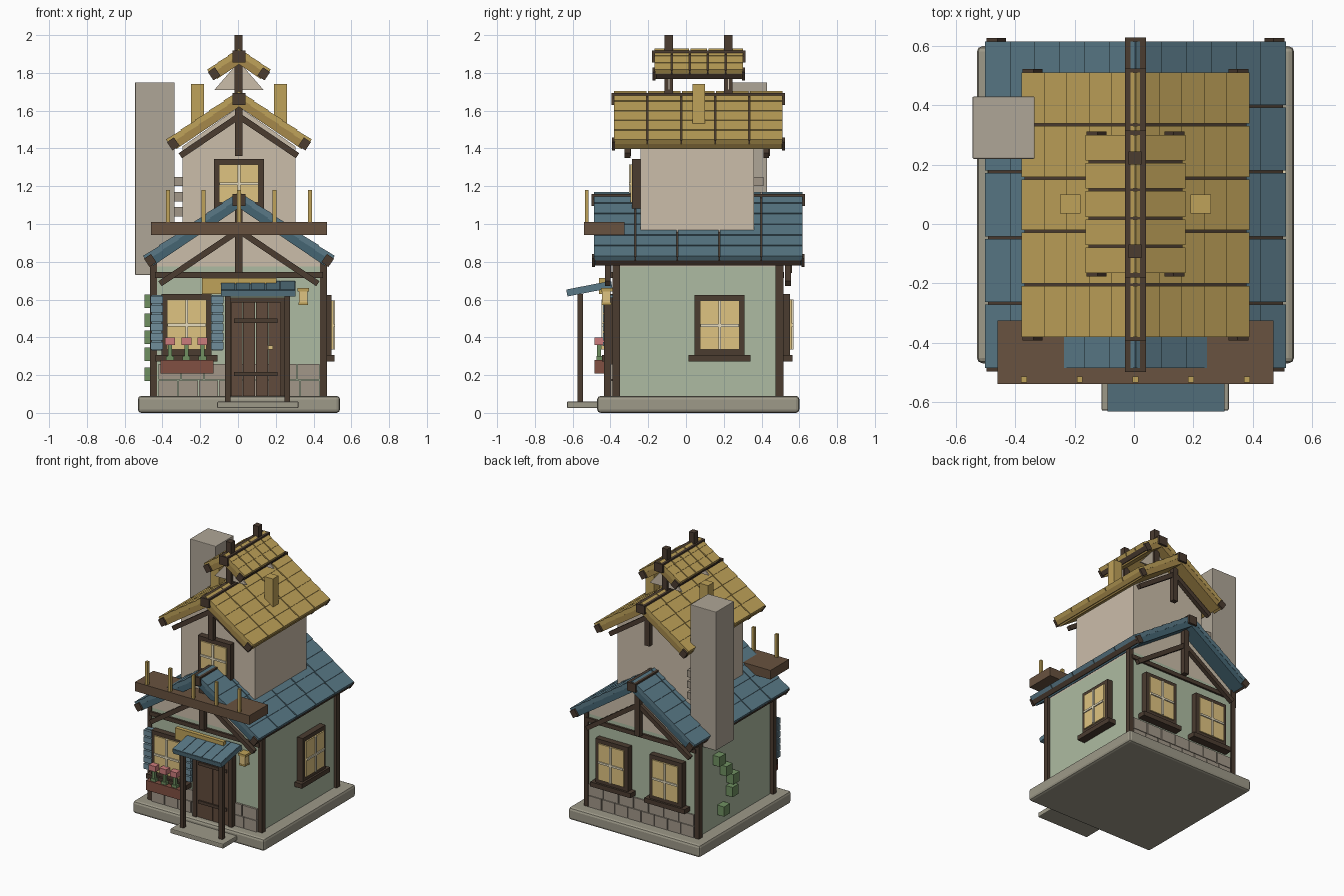
import bpy, bmesh, math
from mathutils import Matrix, Vector

if "Cube" in bpy.data.objects:
    bpy.data.objects.remove(bpy.data.objects["Cube"])

COL = dict(dark=(.07, .045, .03), door=(.12, .07, .045), deck=(.14, .085, .05), sage=(.42, .50, .36),
           beige=(.60, .51, .40), chimney=(.43, .38, .31), base=(.34, .32, .25), stone=(.36, .31, .25),
           blue=(.10, .19, .24), blue2=(.06, .13, .17), ochre=(.52, .36, .10), ochre2=(.38, .25, .07),
           glass=(.74, .55, .22), cream=(.80, .72, .52), shutter=(.16, .27, .33), leaf=(.16, .28, .12),
           pink=(.60, .20, .20), planter=(.22, .08, .055))
MATS = {}
for k, c in COL.items():
    MATS[k] = bpy.data.materials.new(k)
    MATS[k].diffuse_color = (*c, 1)


def finish(name, bm, mat, bevel=0):
    bmesh.ops.recalc_face_normals(bm, faces=bm.faces)
    me = bpy.data.meshes.new(name)
    bm.to_mesh(me)
    bm.free()
    ob = bpy.data.objects.new(name, me)
    bpy.context.collection.objects.link(ob)
    me.materials.append(MATS[mat])
    if bevel:
        m = ob.modifiers.new("bevel", 'BEVEL')
        m.width, m.segments = bevel, 2
    return ob


def boxes(name, items, mat, M=Matrix(), bevel=0):
    """One object from boxes (x0,x1,y0,y1,z0,z1[,matrix])."""
    bm = bmesh.new()
    for it in items:
        x0, x1, y0, y1, z0, z1 = it[:6]
        T = it[6] if len(it) > 6 else Matrix()
        S = Matrix.Diagonal((x1 - x0, y1 - y0, z1 - z0, 1))
        C = Matrix.Translation(((x0 + x1) / 2, (y0 + y1) / 2, (z0 + z1) / 2))
        bmesh.ops.create_cube(bm, size=1, matrix=M @ T @ C @ S)
    return finish(name, bm, mat, bevel)


def prism(name, pts, y0, y1, mat):
    """Front-view (x,z) profile pushed along y."""
    bm = bmesh.new()
    f = bm.faces.new([bm.verts.new((x, y0, z)) for x, z in pts])
    r = bmesh.ops.extrude_face_region(bm, geom=[f])
    bmesh.ops.translate(bm, vec=(0, y1 - y0, 0), verts=[v for v in r['geom'] if isinstance(v, bmesh.types.BMVert)])
    return finish(name, bm, mat)


CX = .005
PITCH = math.radians(34)


def slope(s, z):
    return Matrix.Translation((CX, 0, z)) @ Matrix.Rotation(s * PITCH, 4, 'Y')


def span(s, a, b):
    return (a, b) if s > 0 else (-b, -a)


def roof(name, z, L, y0, y1, rows, cols, mat, under, eave):
    tiles, slabs, fascia, ends, gaps = [], [], [], [], []
    dy, du = (y1 - y0) / rows, (L - .01) / cols
    for s in (1, -1):
        M = slope(s, z)
        slabs.append((*span(s, 0, L - .02), y0 + .006, y1 - .006, -.07, -.026, M))
        fascia.append((*span(s, L - .03, L - .002), y0 + .01, y1 - .01, -.058, -.026, M))
        for y in (y0, y1):
            ends.append((*span(s, L - .045, L), y - .008, y + .008, -.065, -.012, M))
        for j in range(1, rows):
            gaps.append((*span(s, .02, L - .01), y0 + j * dy - .004, y0 + j * dy + .004, -.03, -.008, M))
        for i in range(cols):
            T = M @ Matrix.Translation((s * i * du, 0, 0)) @ Matrix.Rotation(-s * .05, 4, 'Y')
            for j in range(rows):
                tiles.append((*span(s, 0, du + .005), y0 + j * dy + .004, y0 + (j + 1) * dy - .004, -.032, -.002, T))
    boxes(name + "_tiles", tiles, mat)
    boxes(name + "_slab", slabs, under)
    boxes(name + "_eave_board", fascia, eave)
    boxes(name + "_eave_ends", ends, "dark")
    boxes(name + "_row_gaps", gaps, "dark")
    boxes(name + "_ridge_beam", [(CX - .035, CX + .035, y0 - .01, y1 + .01, z - .075, z - .012)], "dark")


roof("lower_roof", 1.17, .615, -.49, .62, 5, 6, "blue", "blue2", "dark")
roof("upper_roof", 1.705, .468, -.385, .515, 5, 5, "ochre", "ochre2", "ochre2")
roof("top_roof", 1.93, .207, -.17, .305, 5, 3, "ochre", "ochre2", "dark")

# foundation, step, walls
boxes("foundation", [(-.53, .54, -.47, .60, 0, .09)], "base", bevel=.018)
boxes("door_step", [(-.11, .32, -.63, -.40, .025, .06)], "base", bevel=.006)
boxes("lower_walls", [(-.44, .45, -.385, .505, .08, .775)], "sage")
prism("lower_gable", [(-.44, .77), (.45, .77), (.45, .79), (CX, 1.09), (-.44, .79)], -.385, .505, "beige")
prism("upper_walls", [(-.295, .95), (.305, .95), (.305, 1.41), (CX, 1.62), (-.295, 1.41)], -.24, .36, "beige")
for n, y in (("front", -.095), ("back", .22)):
    prism("top_gable_" + n, [(-.125, 1.71), (.135, 1.71), (CX, 1.86)], y, y + .01, "beige")

# timber frame
boxes("corner_posts", [(x, x + .035, y, y + .04, .09, .80) for x in (-.465, .435) for y in (-.39, .475)], "dark")
boxes("wall_plates", [(-.44, .45, y, y + .02, .715, .745) for y in (-.40, .50)], "dark")


def truss(name, z, L, kz0, kz1, ys):
    it = []
    for y in ys:
        it.append((CX - .02, CX + .02, y, y + .035, kz0, kz1))
        for s in (1, -1):
            it.append((*span(s, 0, L), y, y + .03, -.032, 0, slope(s, z)))
    boxes(name, it, "dark")


truss("lower_truss", .985, .515, .74, 1.13, (-.43, .525))
truss("upper_truss", 1.59, .385, 1.36, 1.66, (-.325, .41))
boxes("roof_finials", [(-.018, .025, y, y + .045, 1.66, 2.0) for y in (-.115, .20)], "dark")
boxes("roof_vents", [(CX + s * .22 - .035, CX + s * .22 + .035, .035, .10, 1.52, 1.74) for s in (1, -1)], "ochre")

# chimney and tie stones
boxes("chimney", [(-.545, -.335, .22, .43, .73, 1.75)], "chimney", bevel=.004)
boxes("chimney_tie_stones", [(-.34, -.295, .355, .41, z, z + .05) for z in (1.04, 1.12, 1.20)], "stone")

# stone plinth courses, front and back
st = []
for y in (-.40, .495):
    for r in range(2):
        n = 8 - r
        w = .86 / n
        for i in range(n):
            a = -.425 + i * w
            st.append((a + .003, a + w - .003, y, y + .02, .09 + r * .086, .172 + r * .086))
boxes("plinth_stones", st, "stone")


def window(name, x, y, z0, z1, deg, w=.265, sill=True):
    M = Matrix.Translation((x, y, 0)) @ Matrix.Rotation(math.radians(deg), 4, 'Z')
    h, zm = w / 2, (z0 + z1) / 2
    boxes(name + "_frame", [(-h, h, -.045, .01, z1 - .03, z1), (-h, h, -.045, .01, z0, z0 + .035),
                            (-h, -h + .03, -.045, .01, z0, z1), (h - .03, h, -.045, .01, z0, z1)], "dark", M)
    boxes(name + "_glass", [(-h + .028, h - .028, -.055, 0, z0 + .035, z1 - .03)], "glass", M)
    boxes(name + "_muntins", [(-.007, .007, -.063, -.02, z0 + .035, z1 - .03),
                              (-h + .03, h - .03, -.063, -.02, zm - .007, zm + .007)], "cream", M)
    if sill:
        boxes(name + "_sill", [(-h - .032, h + .032, -.06, .01, z0 - .028, z0 + .006)], "dark", M)


window("front_window", -.272, -.385, .30, .63, 0)
window("right_window", .45, .178, .30, .625, 90)
window("back_window_a", .22, .505, .30, .63, 180)
window("back_window_b", -.22, .505, .30, .63, 180)
window("upper_window", CX, -.24, 1.08, 1.345, 0, sill=False)

# slatted shutters
sh = []
for x in (-.462, -.142):
    sh.append((x + .005, x + .06, -.42, -.385, .33, .625))
    sh += [(x, x + .065, -.44, -.41, .335 + i * .049, .374 + i * .049) for i in range(6)]
boxes("window_shutters", sh, "shutter")

# flower box
boxes("flower_box", [(-.41, -.13, -.485, -.425, .208, .28)], "planter")
fx = (-.36, -.273, -.188)
boxes("flower_stems", [(x - .01, x + .01, -.47, -.45, .27, .37) for x in fx]
      + [(x - .02, x + .02, -.475, -.445, .28, .30) for x in fx], "leaf")
boxes("flower_heads", [(x - .027, x + .027, -.485, -.435, .36, .40) for x in fx], "pink")

# door
boxes("door_frame", [(-.065, -.035, -.435, -.38, .06, .61), (.225, .255, -.435, -.38, .06, .61),
                     (-.065, .255, -.435, -.38, .585, .61)], "dark")
boxes("door_planks", [(-.04 + i * .067, .024 + i * .067, -.425, -.38, .07, .59) for i in range(4)], "door")
boxes("door_straps", [(-.02, .21, -.435, -.42, z, z + .022) for z in (.195, .477)], "dark")
boxes("door_knob", [(.16, .185, -.45, -.42, .335, .358)], "glass")

# porch
boxes("porch_posts", [(x, x + .03, -.575, -.545, .055, .63) for x in (-.07, .245)], "dark")
tilt = Matrix.Translation((0, -.635, .615)) @ Matrix.Rotation(math.radians(11), 4, 'X')
boxes("porch_roof", [(-.09, .305, .008, .25, 0, .033, tilt)], "blue")
boxes("porch_roof_panels", [(-.09 + i * .079, -.015 + i * .079, .01, .245, .03, .037, tilt) for i in range(5)], "blue")
boxes("sign_board", [(-.19, .205, -.46, -.43, .63, .715)], "ochre")

# lantern
boxes("lantern_glass", [(.322, .368, -.445, -.40, .58, .645)], "glass")
boxes("lantern_caps", [(.315, .375, -.45, -.385, .643, .66), (.32, .37, -.447, -.395, .572, .584)], "ochre")

# balcony with rail pegs
boxes("balcony_deck", [(-.46, .47, -.54, -.325, .943, 1.01)], "deck")
boxes("balcony_pegs", [(CX + i * .188 - .01, CX + i * .188 + .01, -.535, -.515, 1.0, 1.18) for i in range(-2, 3)], "ochre")

# climbing ivy on the left wall
boxes("ivy_leaves", [(-.495, -.435, y - .035, y + .035, z - .036, z + .036)
                     for y, z in ((.23, .205), (.13, .31), (.12, .40), (.20, .49), (.28, .59))], "leaf")

for m in bpy.data.materials:
    if m.users and not m.is_grease_pencil:
        m.use_nodes = True
        m.node_tree.nodes["Principled BSDF"].inputs["Base Color"].default_value = m.diffuse_color
